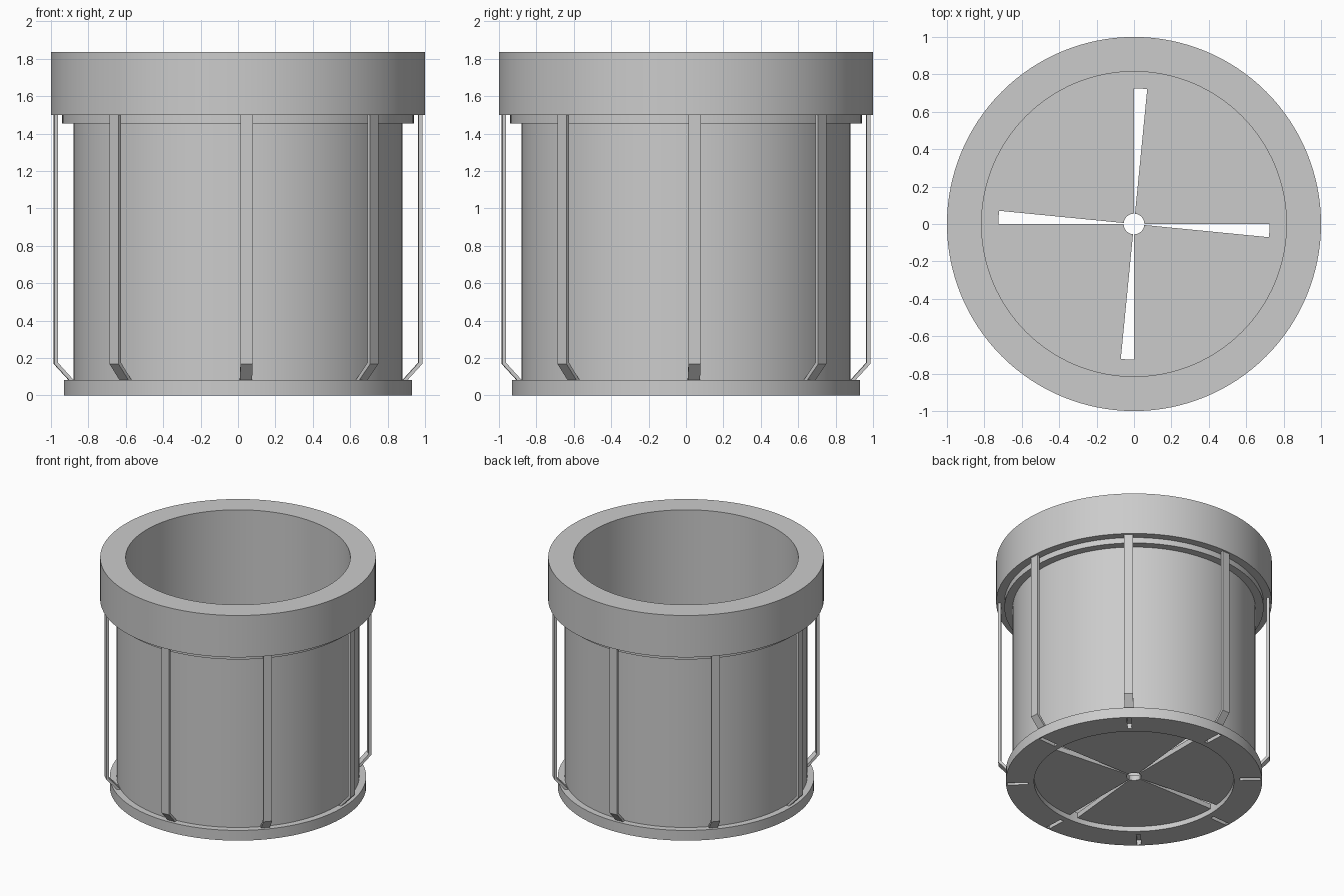
import bpy, bmesh
from math import sin, cos, radians, tau

if "Cube" in bpy.data.objects:
    bpy.data.objects.remove(bpy.data.objects["Cube"])

SEG = 128
STRAP_TURN = radians(2.7)   # straps sit slightly off the axes


def make_object(name, bm, smooth=True):
    bmesh.ops.recalc_face_normals(bm, faces=bm.faces)
    me = bpy.data.meshes.new(name)
    bm.to_mesh(me)
    bm.free()
    ob = bpy.data.objects.new(name, me)
    bpy.context.collection.objects.link(ob)
    if smooth:
        bpy.ops.object.select_all(action='DESELECT')
        ob.select_set(True)
        bpy.context.view_layer.objects.active = ob
        bpy.ops.object.shade_smooth_by_angle(angle=radians(30))
    return ob


def ring(name, profile):
    """Closed (radius, z) profile turned around z."""
    bm = bmesh.new()
    loops = [[bm.verts.new((r * cos(tau * i / SEG), r * sin(tau * i / SEG), z))
              for r, z in profile] for i in range(SEG)]
    n = len(profile)
    for i in range(SEG):
        a, b = loops[i], loops[(i + 1) % SEG]
        for j in range(n):
            k = (j + 1) % n
            bm.faces.new((a[j], b[j], b[k], a[k]))
    return make_object(name, bm)


def add_prism(bm, low, high):
    """Solid between two matching outlines."""
    a = [bm.verts.new(p) for p in low]
    b = [bm.verts.new(p) for p in high]
    n = len(a)
    bm.faces.new(a)
    bm.faces.new(b[::-1])
    for i in range(n):
        j = (i + 1) % n
        bm.faces.new((a[i], a[j], b[j], b[i]))


def add_radial_bar(bm, profile, width, angle):
    """(radius, z) outline given a tangential width, placed at an angle."""
    c, s = cos(angle), sin(angle)
    sides = [[(r * c - t * s, r * s + t * c, z) for r, z in profile]
             for t in (-width / 2, width / 2)]
    add_prism(bm, *sides)


# Top collar with stepped lip, body tube and base flange
ring("top_collar", [(.815, 1.455), (.94, 1.455), (.94, 1.5),
                    (1, 1.5), (1, 1.835), (.815, 1.835)])
ring("body_tube", [(.815, .08), (.88, .08), (.88, 1.455), (.815, 1.455)])
flange = ring("base_flange", [(.725, 0), (.93, 0), (.93, .082), (.725, .082)])

# Shallow slots in the underside of the flange
bm = bmesh.new()
for k in range(8):
    add_radial_bar(bm, [(.77, -.05), (.92, -.05), (.92, .04), (.77, .04)],
                   .03, STRAP_TURN + k * tau / 8)
cutter = make_object("slot_cutter", bm, smooth=False)
cutter.hide_render = True
cutter.hide_set(True)
mod = flange.modifiers.new("slots", 'BOOLEAN')
mod.operation = 'DIFFERENCE'
mod.solver = 'EXACT'
mod.object = cutter

# Eight straps, bent inward at the foot
strap = [(.985, 1.51), (.985, .168), (.895, .07), (.87, .07),
         (.965, .175), (.965, 1.51)]
for k in range(8):
    bm = bmesh.new()
    add_radial_bar(bm, strap, .065, STRAP_TURN + k * tau / 8)
    make_object(f"strap_{k + 1}", bm, smooth=False)

# Four recessed floor sectors with slits and a centre hole between them
for k in range(4):
    start, span, n = k * tau / 4, radians(84.4), 30
    angles = [start + span * i / n for i in range(n + 1)]
    outline = ([(.725 * cos(a), .725 * sin(a)) for a in angles]
               + [(.055 * cos(a), .055 * sin(a)) for a in reversed(angles)])
    bm = bmesh.new()
    add_prism(bm, [(x, y, .04) for x, y in outline],
              [(x, y, .08) for x, y in outline])
    make_object(f"floor_sector_{k + 1}", bm)
